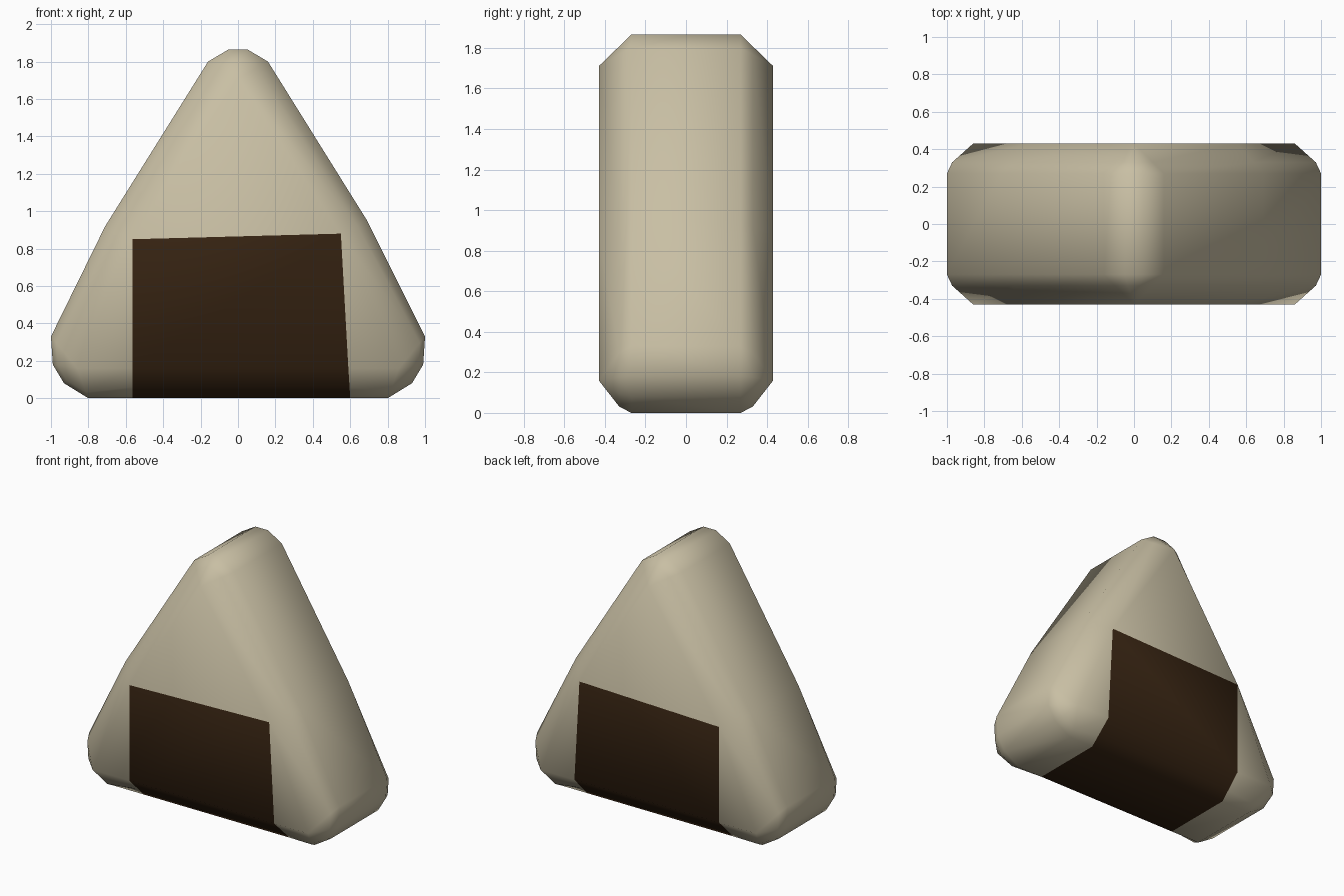
import bpy
import bmesh

cube = bpy.data.objects.get("Cube")
if cube:
    bpy.data.objects.remove(cube, do_unlink=True)


def make_material(name, color):
    mat = bpy.data.materials.new(name)
    mat.use_nodes = True
    mat.diffuse_color = color
    bsdf = mat.node_tree.nodes["Principled BSDF"]
    bsdf.inputs["Base Color"].default_value = color
    bsdf.inputs["Roughness"].default_value = 0.8
    return mat


rice = make_material("rice beige", (0.58, 0.52, 0.37, 1))
seaweed = make_material("seaweed brown", (0.037, 0.017, 0.006, 1))

# Rounded triangle: outer outline, matching face outline, chamfer blend
corner, apex = (0.86, 0.16), (0, 1.71)
STRAIGHT, ROUND = 0.375, 0.2


def half_outline(wrap_bottom, wrap_face, shoulder, face_shoulder):
    return [
        ((wrap_bottom, 0), (wrap_face, 0.16), STRAIGHT),
        ((0.80, 0), corner, ROUND),
        ((0.93, 0.08), corner, ROUND),
        ((0.99, 0.18), corner, ROUND),
        ((1.0, 0.33), corner, ROUND),
        (shoulder, face_shoulder, STRAIGHT),
        ((0.16, 1.80), apex, STRAIGHT),
        ((0.05, 1.865), apex, STRAIGHT),
    ]


def flip(points):
    return [((-o[0], o[1]), (-i[0], i[1]), t) for o, i, t in points]


left_side = half_outline(0.60, 0.59, (0.69, 0.95), (0.55, 0.88))
right_side = half_outline(0.565, 0.565, (0.71, 0.92), (0.565, 0.85))
outline = flip(right_side) + left_side[::-1]
count = len(outline)

# Loft the outline through the chamfered depth
bm = bmesh.new()
rings = []
for y, level in ((-0.43, 2), (-0.33, 1), (-0.27, 0), (0.27, 0), (0.33, 1), (0.43, 2)):
    ring = []
    for outer, inner, blend in outline:
        t = (0, blend, 1)[level]
        x, z = (a + (b - a) * t for a, b in zip(outer, inner))
        ring.append(bm.verts.new((x, y, z)))
    rings.append(ring)

for ring_a, ring_b in zip(rings, rings[1:]):
    for i in range(count):
        j = (i + 1) % count
        face = bm.faces.new((ring_a[i], ring_a[j], ring_b[j], ring_b[i]))
        face.material_index = int(j == 0)  # wrap passes under the base

# Front and back faces: the wrap panel and the rice around it
for ring in (rings[0], rings[-1]):
    for panel in ((0, 5, 10, 15), (0, 2, 5), (5, 7, 10), (10, 13, 15)):
        face = bm.faces.new([ring[i] for i in panel])
        face.material_index = int(len(panel) == 4)

bmesh.ops.remove_doubles(bm, verts=bm.verts[:], dist=0.0005)
bmesh.ops.recalc_face_normals(bm, faces=bm.faces[:])
for face in bm.faces:
    face.smooth = True

mesh = bpy.data.meshes.new("rice_ball")
bm.to_mesh(mesh)
bm.free()
mesh.materials.append(rice)
mesh.materials.append(seaweed)
rice_ball = bpy.data.objects.new("rice_ball", mesh)
bpy.context.scene.collection.objects.link(rice_ball)
